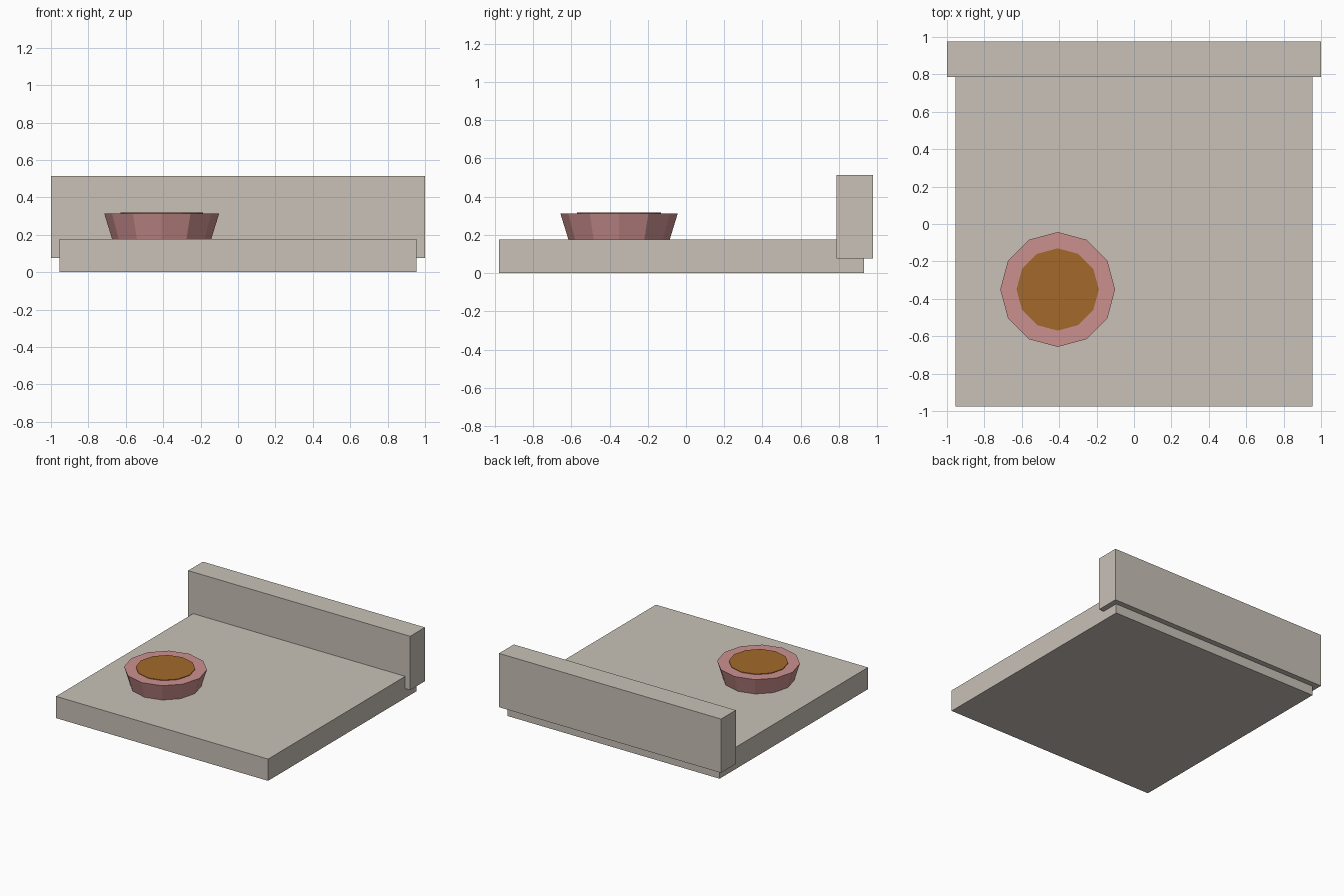
import bpy, math

if "Cube" in bpy.data.objects:
    bpy.data.objects.remove(bpy.data.objects["Cube"])

def material(name, rgb):
    m = bpy.data.materials.new(name)
    m.diffuse_color = (*rgb, 1)
    m.use_nodes = True
    m.node_tree.nodes["Principled BSDF"].inputs["Base Color"].default_value = m.diffuse_color
    return m

stone = material("warm_grey", (0.578, 0.533, 0.474))
pink = material("dusty_pink", (0.60, 0.278, 0.275))
amber = material("amber_brown", (0.366, 0.144, 0.024))

def finish(name, mat):
    ob = bpy.context.object
    ob.name = name
    ob.data.materials.append(mat)
    return ob

def box(name, lo, hi, mat):
    bpy.ops.mesh.primitive_cube_add(size=1, location=[(a + b) / 2 for a, b in zip(lo, hi)])
    ob = finish(name, mat)
    ob.scale = [b - a for a, b in zip(lo, hi)]

def tapered_disc(name, r0, r1, z0, z1, mat):
    # twelve sides with corners on the axes
    bpy.ops.mesh.primitive_cone_add(vertices=12, radius1=r0, radius2=r1, depth=z1 - z0,
                                    location=(-0.408, -0.35, (z0 + z1) / 2))
    finish(name, mat)

# slab and raised back rail
box("base_slab", (-0.955, -0.977, 0), (0.955, 0.932, 0.177), stone)
box("back_rail", (-1, 0.787, 0.077), (1, 0.977, 0.515), stone)

# flared bowl with its flat filling
tapered_disc("bowl", 0.265, 0.307, 0.177, 0.313, pink)
tapered_disc("bowl_filling", 0.22, 0.22, 0.309, 0.318, amber)
